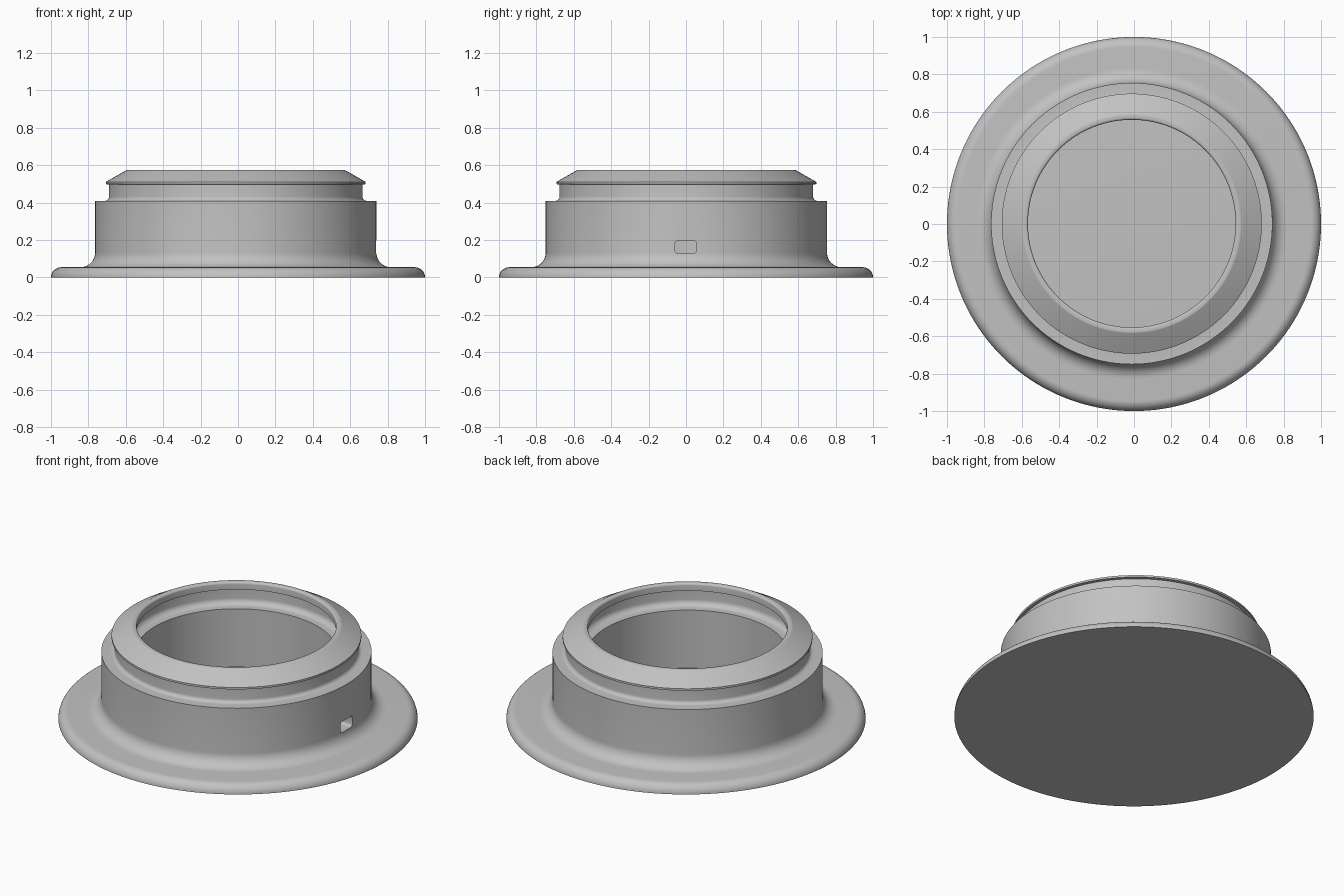
import bpy, bmesh
from math import cos, sin, pi, radians
from mathutils import Matrix

SEGMENTS = 160
OFFSET = (-0.012, 0.002, 0)

cube = bpy.data.objects.get("Cube")
if cube:
    bpy.data.objects.remove(cube, do_unlink=True)

grey = bpy.data.materials.new("plain grey")
grey.use_nodes = True
colour = (0.54, 0.54, 0.54, 1)
grey.diffuse_color = colour
grey.node_tree.nodes["Principled BSDF"].inputs["Base Color"].default_value = colour


def arc(cx, cz, r, start, end, steps=8):
    """Points of a rounded profile corner, angles in degrees."""
    angles = [radians(start + (end - start) * i / steps) for i in range(steps + 1)]
    return [(cx + r * cos(a), cz + r * sin(a)) for a in angles]


def lathe(name, profile, closed):
    """Spin a profile of (radius, height) points around z."""
    bm = bmesh.new()
    verts = [bm.verts.new((r, 0, z)) for r, z in profile]
    edges = [bm.edges.new(pair) for pair in zip(verts, verts[1:])]
    if closed:
        edges.append(bm.edges.new((verts[-1], verts[0])))
    bmesh.ops.spin(bm, geom=verts + edges, cent=(0, 0, 0), axis=(0, 0, 1),
                   angle=2 * pi, steps=SEGMENTS, use_duplicate=False)
    bmesh.ops.remove_doubles(bm, verts=bm.verts, dist=0.0001)
    bmesh.ops.recalc_face_normals(bm, faces=bm.faces)
    return finish(name, bm)


def finish(name, bm):
    mesh = bpy.data.meshes.new(name)
    bm.to_mesh(mesh)
    bm.free()
    mesh.materials.append(grey)
    obj = bpy.data.objects.new(name, mesh)
    bpy.context.collection.objects.link(obj)
    return obj


def smooth(obj):
    bpy.ops.object.select_all(action='DESELECT')
    obj.select_set(True)
    bpy.context.view_layer.objects.active = obj
    bpy.ops.object.shade_smooth_by_angle(angle=radians(28))


# Closed base disc with a rounded rim, also the floor of the well
flange = lathe("base_flange",
               [(0, 0), (1, 0)] + arc(0.945, 0, 0.055, 0, 90, 10) + [(0, 0.055)], False)

# Hollow collar: foot fillet, wall, shoulder, neck and bevelled lip
outside = ([(0.83, 0.05)] + arc(0.83, 0.133, 0.078, 270, 180, 10) + [(0.752, 0.41)]
           + arc(0.7, 0.432, 0.022, 270, 180)
           + [(0.678, 0.497), (0.695, 0.499), (0.695, 0.511)])
top = arc(0.578, 0.557, 0.018, 60, 90, 4) + arc(0.567, 0.563, 0.012, 90, 180, 5)
inside = ([(0.555, 0.53), (0.575, 0.53), (0.625, 0.5)]
          + arc(0.59, 0.445, 0.035, 0, -90) + [(0.558, 0.41), (0.558, 0.05)])
collar = lathe("collar", outside + top + inside, True)
collar.location = OFFSET

# Rounded slot cut through the wall on one side
bm = bmesh.new()
bmesh.ops.create_cube(bm, size=1, matrix=Matrix.Translation((0.68, -0.002, 0.163))
                      @ Matrix.Diagonal((0.4, 0.114, 0.067, 1)))
long_edges = [e for e in bm.edges if abs(e.verts[0].co.x - e.verts[1].co.x) > 0.2]
bmesh.ops.bevel(bm, geom=long_edges, offset=0.015, segments=4, profile=0.5, affect='EDGES')
cutter = finish("slot_cutter", bm)
cutter.hide_render = True

cut = collar.modifiers.new("slot", 'BOOLEAN')
cut.operation = 'DIFFERENCE'
cut.solver = 'EXACT'
cut.object = cutter
bpy.context.view_layer.update()
graph = bpy.context.evaluated_depsgraph_get()
cut_mesh = bpy.data.meshes.new_from_object(collar.evaluated_get(graph))
collar.modifiers.clear()
collar.data = cut_mesh
bpy.data.objects.remove(cutter, do_unlink=True)

for part in (flange, collar):
    smooth(part)
